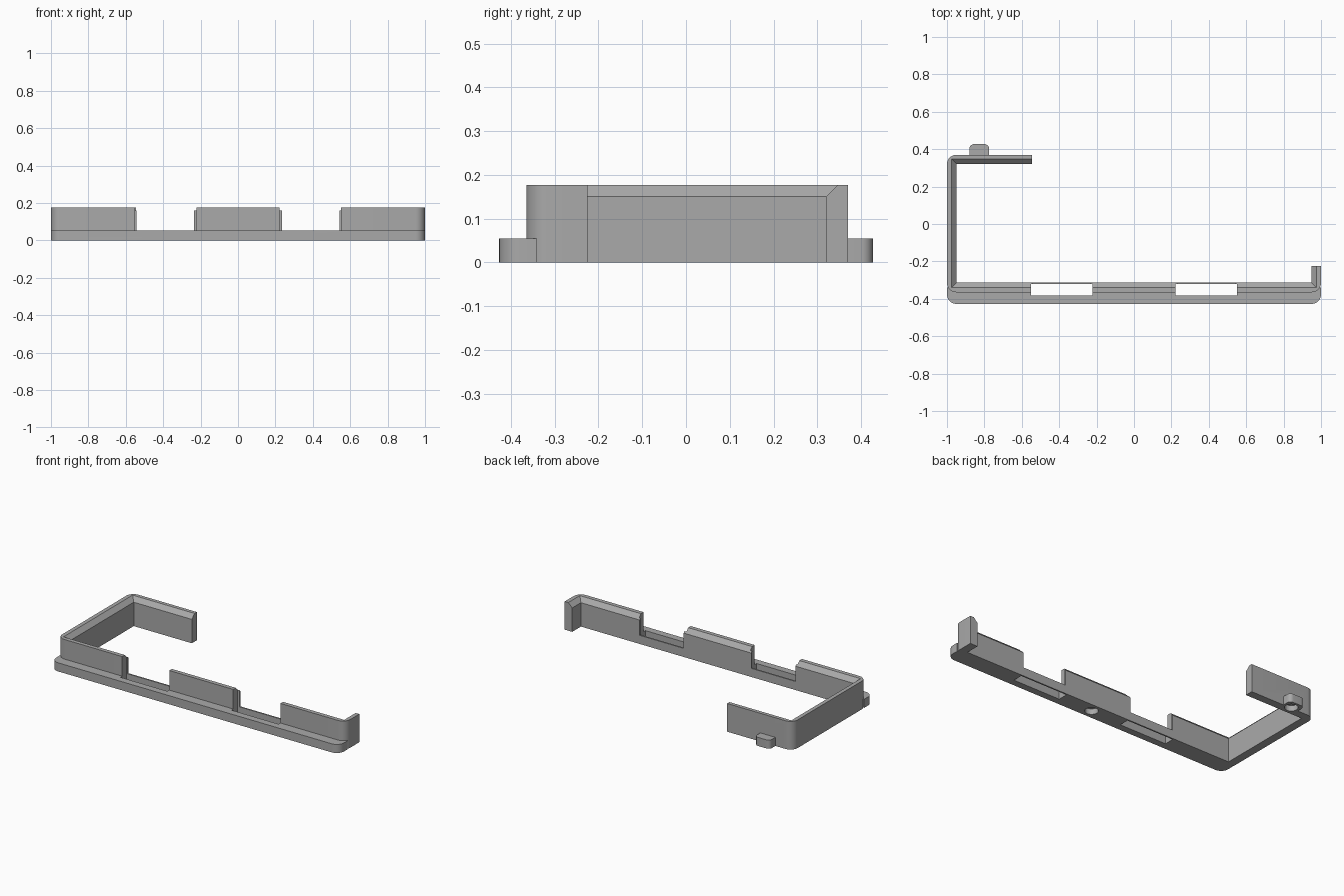
import bpy
import bmesh
import math

old = bpy.data.objects.get("Cube")
if old:
    bpy.data.objects.remove(old, do_unlink=True)

WALL_H, LEDGE_H, CHAMFER = 0.177, 0.054, 0.027

grey = bpy.data.materials.new("warm_grey_plastic")
grey.use_nodes = True
colour = (0.4, 0.4, 0.4, 1)
grey.diffuse_color = colour
grey.node_tree.nodes["Principled BSDF"].inputs["Base Color"].default_value = colour


def rounded_rect(x0, x1, y0, y1, radii, steps=8):
    """Outline, anticlockwise; radii for corners (x0y0, x1y0, x1y1, x0y1)."""
    corners = [(x0, y0, 1, 1), (x1, y0, -1, 1), (x1, y1, -1, -1), (x0, y1, 1, -1)]
    pts = []
    for i, ((x, y, sx, sy), r) in enumerate(zip(corners, radii)):
        if r == 0:
            pts.append((x, y))
            continue
        for k in range(steps + 1):
            a = math.pi + (i + k / steps) * math.pi / 2
            pts.append((x + sx * r + r * math.cos(a), y + sy * r + r * math.sin(a)))
    return pts


def loft(name, rings):
    """Closed solid through stacked outlines given as (z, points)."""
    bm = bmesh.new()
    loops = [[bm.verts.new((x, y, z)) for x, y in pts] for z, pts in rings]
    bm.faces.new(list(reversed(loops[0])))
    bm.faces.new(loops[-1])
    n = len(loops[0])
    for low, high in zip(loops, loops[1:]):
        for i in range(n):
            j = (i + 1) % n
            bm.faces.new((low[i], low[j], high[j], high[i]))
    mesh = bpy.data.meshes.new(name)
    bm.to_mesh(mesh)
    bm.free()
    mesh.materials.append(grey)
    obj = bpy.data.objects.new(name, mesh)
    bpy.context.collection.objects.link(obj)
    return obj


def slab(name, x0, x1, y0, y1, z0, z1, radii=(0, 0, 0, 0)):
    pts = rounded_rect(x0, x1, y0, y1, radii)
    return loft(name, [(z0, pts), (z1, pts)])


def combine(target, tool, operation):
    mod = target.modifiers.new(operation.lower(), "BOOLEAN")
    mod.operation, mod.solver, mod.object = operation, "EXACT", tool
    bpy.context.view_layer.objects.active = target
    bpy.ops.object.modifier_apply(modifier=mod.name)
    bpy.data.objects.remove(tool, do_unlink=True)


# Rounded outer wall, hollowed with a chamfer along the inner top edge
frame = slab("clip_frame", -1, 1, -0.365, 0.37, 0, WALL_H, (0.05,) * 4)


def inner(grow):
    return rounded_rect(-0.948 - grow, 0.948 + grow, -0.312 - grow, 0.32 + grow, (0,) * 4)


rim = WALL_H - CHAMFER
hollow = loft("hollow", [(-0.1, inner(0)), (rim, inner(0)), (rim + 0.04, inner(0.04))])

# Front ledge and back lug
ledge = slab("front_ledge", -1, 1, -0.427, -0.34, 0, LEDGE_H, (0.05, 0.05, 0, 0))
lug = slab("back_lug", -0.88, -0.775, 0.34, 0.427, 0, LEDGE_H, (0, 0, 0.025, 0.025))
combine(frame, ledge, "UNION")
combine(frame, lug, "UNION")
combine(frame, hollow, "DIFFERENCE")

# Open back right corner, leaving a short return on the left end
combine(frame, slab("opening", -0.545, 1.2, -0.225, 0.6, -0.1, 0.3), "DIFFERENCE")

# Gaps between the upright tabs and the slots through the ledge
for s in (-1, 1):
    a, b = sorted((s * 0.235, s * 0.542))
    combine(frame, slab("gap", a, b, -0.6, -0.25, LEDGE_H, 0.3), "DIFFERENCE")
    a, b = sorted((s * 0.222, s * 0.55))
    combine(frame, slab("slot", a, b, -0.383, -0.321, -0.1, 0.3), "DIFFERENCE")

# Round blind sockets underneath
for x, y in ((0, -0.368), (-0.828, 0.375)):
    r = 0.038
    socket = slab("socket", x - r, x + r, y - r, y + r, -0.05, 0.035, (r - 0.0001,) * 4)
    combine(frame, socket, "DIFFERENCE")

for o in bpy.context.selected_objects:
    o.select_set(False)
frame.select_set(True)
bpy.context.view_layer.objects.active = frame
bpy.ops.object.shade_smooth_by_angle(angle=math.radians(30))
